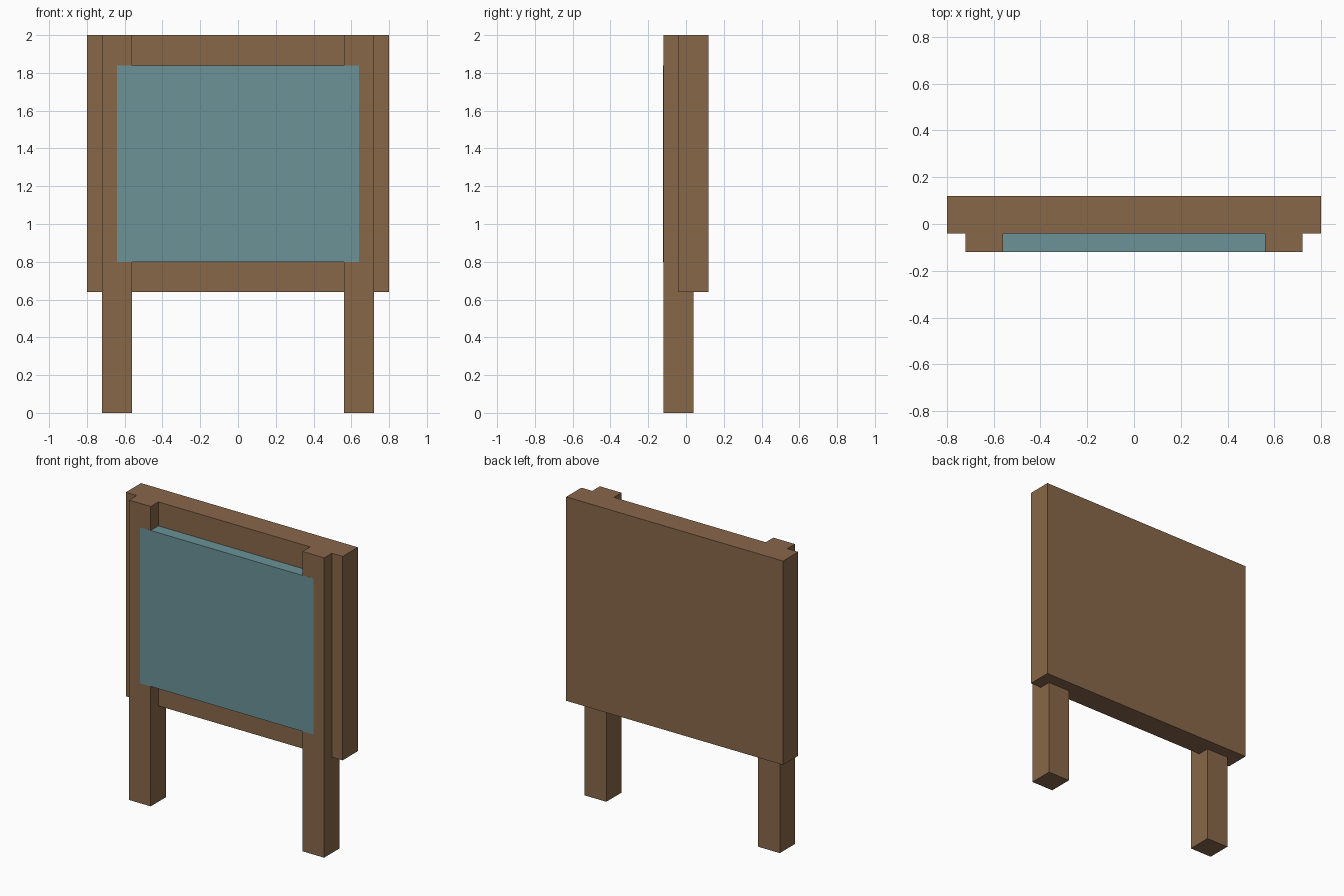
import bpy

if "Cube" in bpy.data.objects:
    bpy.data.objects.remove(bpy.data.objects["Cube"])


def material(name, color):
    mat = bpy.data.materials.new(name)
    mat.diffuse_color = (*color, 1.0)
    mat.use_nodes = True
    mat.node_tree.nodes["Principled BSDF"].inputs["Base Color"].default_value = mat.diffuse_color
    return mat


def box(name, low, high, mat):
    """Axis-aligned box between two corners."""
    center = [(a + b) / 2 for a, b in zip(low, high)]
    bpy.ops.mesh.primitive_cube_add(size=1, location=center)
    obj = bpy.context.object
    obj.name = name
    obj.scale = [b - a for a, b in zip(low, high)]
    bpy.ops.object.transform_apply(location=False, rotation=False, scale=True)
    obj.data.materials.append(mat)
    return obj


wood = material("wood", (0.25, 0.135, 0.068))
teal = material("teal_panel", (0.145, 0.29, 0.31))

# Backing board
box("backing_board", (-0.8, -0.04, 0.64), (0.8, 0.12, 2.0), wood)

# Full-height posts, one on each side
for side, x in (("left", -0.64), ("right", 0.64)):
    box(f"{side}_post", (x - 0.08, -0.12, 0.0), (x + 0.08, 0.04, 2.0), wood)

# Display panel, a hair proud of the posts it overlaps
box("display_panel", (-0.64, -0.1205, 0.8), (0.64, -0.04, 1.84), teal)
